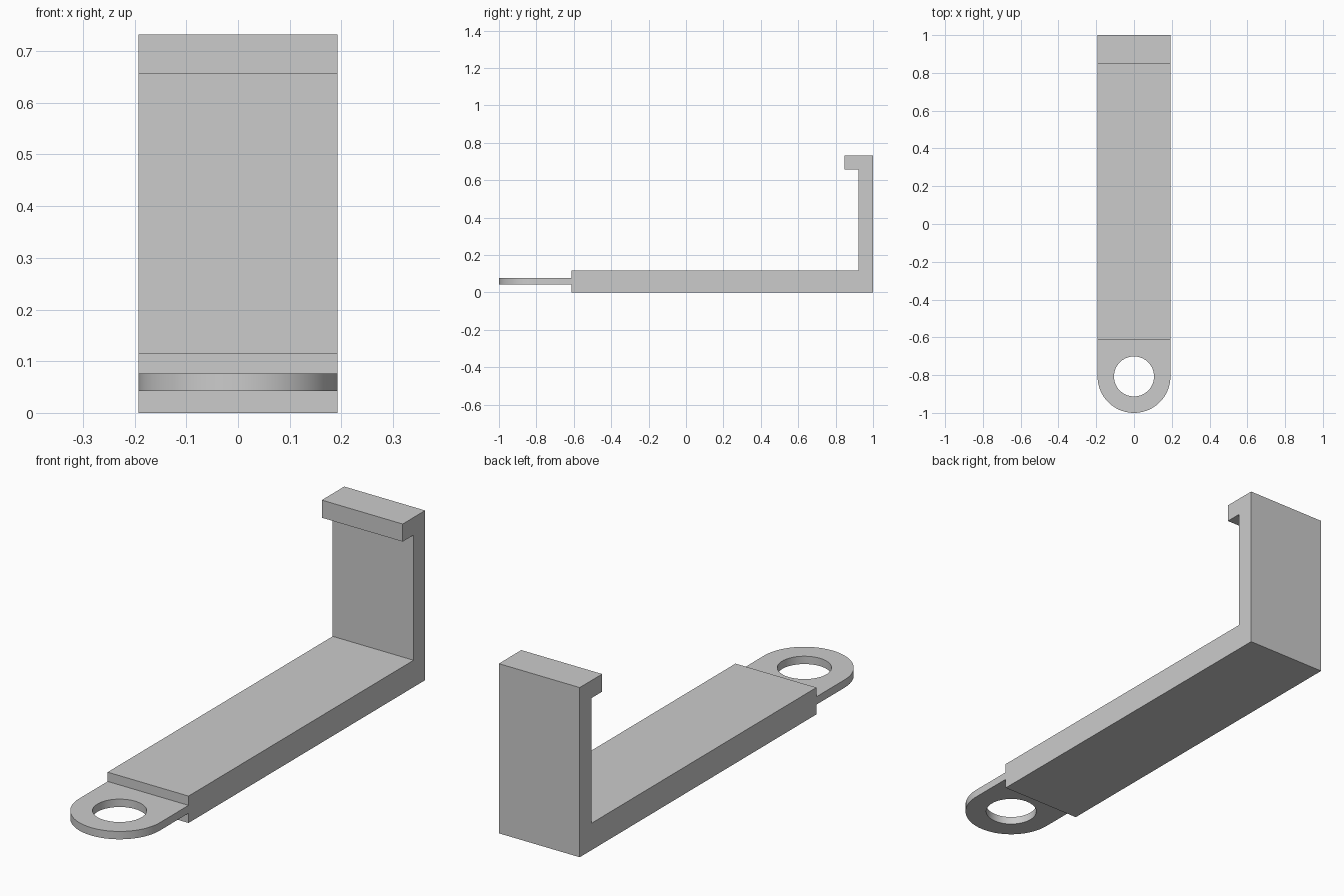
import bpy, bmesh
from math import pi, sin, cos

cube = bpy.data.objects.get("Cube")
if cube:
    bpy.data.objects.remove(cube, do_unlink=True)

HALF_WIDTH = 0.193
EYE_Y = HALF_WIDTH - 1.0

grey = bpy.data.materials.new("light_grey")
grey.use_nodes = True
colour = (0.6, 0.6, 0.6, 1)
grey.diffuse_color = colour
grey.node_tree.nodes["Principled BSDF"].inputs["Base Color"].default_value = colour


def extrude_profile(name, points, depth):
    """Solid made by sweeping a closed outline along a vector."""
    bm = bmesh.new()
    face = bm.faces.new([bm.verts.new(p) for p in points])
    swept = bmesh.ops.extrude_face_region(bm, geom=[face])["geom"]
    verts = [v for v in swept if isinstance(v, bmesh.types.BMVert)]
    bmesh.ops.translate(bm, verts=verts, vec=depth)
    bmesh.ops.recalc_face_normals(bm, faces=bm.faces)
    mesh = bpy.data.meshes.new(name)
    bm.to_mesh(mesh)
    bm.free()
    mesh.materials.append(grey)
    obj = bpy.data.objects.new(name, mesh)
    bpy.context.collection.objects.link(obj)
    return obj


def arc(radius, start, end, steps, z):
    angles = [start + (end - start) * i / steps for i in range(steps + 1)]
    return [(radius * cos(a), EYE_Y + radius * sin(a), z) for a in angles]


# Hooked bracket: long base, upright wall and forward lip
side = [(-0.613, 0), (1, 0), (1, 0.732), (0.847, 0.732), (0.847, 0.656),
        (0.921, 0.656), (0.921, 0.116), (-0.613, 0.116)]
extrude_profile("hooked_bracket", [(-HALF_WIDTH, y, z) for y, z in side],
                (2 * HALF_WIDTH, 0, 0))

# Thin round-ended tab
outline = arc(HALF_WIDTH, pi, 2 * pi, 48, 0.042)
outline += [(HALF_WIDTH, -0.613, 0.042), (-HALF_WIDTH, -0.613, 0.042)]
tab = extrude_profile("mounting_tab", outline, (0, 0, 0.034))

# Round hole through the tab
cutter = extrude_profile("hole_cutter", arc(0.106, 0, 2 * pi, 64, -0.1)[:-1], (0, 0, 0.4))
cutter.hide_render = True
hole = tab.modifiers.new("hole", 'BOOLEAN')
hole.operation = 'DIFFERENCE'
hole.solver = 'EXACT'
hole.object = cutter
bpy.ops.object.select_all(action='DESELECT')
bpy.context.view_layer.objects.active = tab
tab.select_set(True)
bpy.ops.object.modifier_apply(modifier=hole.name)
bpy.data.objects.remove(cutter, do_unlink=True)
bpy.ops.object.shade_smooth_by_angle(angle=pi / 6)
